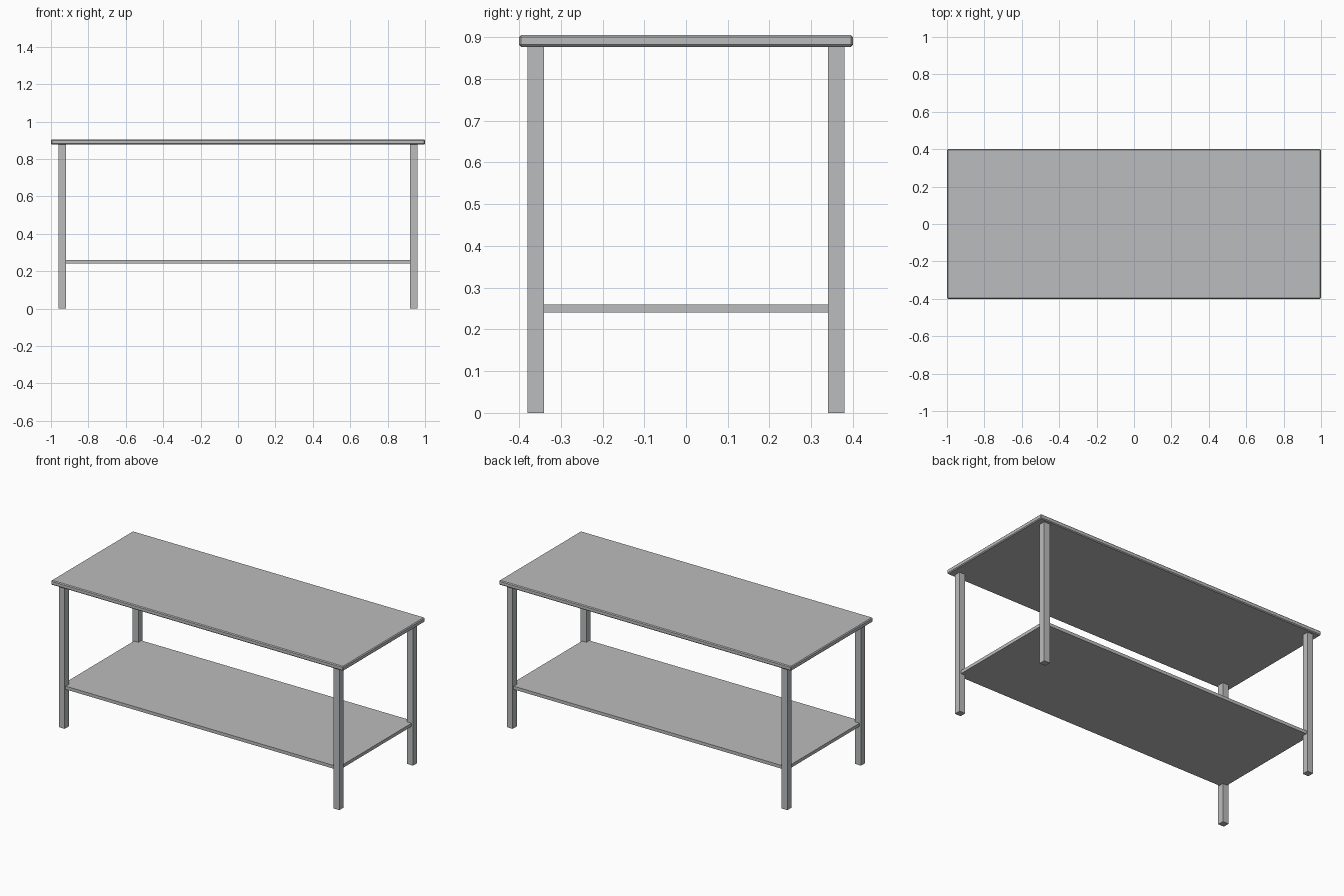
import bpy

cube = bpy.data.objects.get("Cube")
if cube:
    bpy.data.objects.remove(cube, do_unlink=True)

# Single brushed metal grey
metal = bpy.data.materials.new("steel_grey")
metal.use_nodes = True
grey = (0.5, 0.505, 0.515, 1)
metal.diffuse_color = grey
metal.node_tree.nodes["Principled BSDF"].inputs["Base Color"].default_value = grey


def box(name, x, y, z):
    """Axis-aligned box from (min, max) ranges."""
    ranges = (x, y, z)
    bpy.ops.mesh.primitive_cube_add(size=1, location=[sum(r) / 2 for r in ranges])
    obj = bpy.context.object
    obj.name = name
    obj.scale = [r[1] - r[0] for r in ranges]
    bpy.ops.object.transform_apply(location=False, rotation=False, scale=True)
    obj.data.materials.append(metal)
    return obj


# Worktop with a chamfered rim
top = box("worktop", (-1, 1), (-0.4, 0.4), (0.877, 0.905))
bevel = top.modifiers.new("chamfer", "BEVEL")
bevel.width = 0.005
bevel.segments = 1

# Lower shelf, its corners let into the legs
box("lower_shelf", (-0.95, 0.95), (-0.37, 0.37), (0.24, 0.26))

# Four square legs
for side, sx in (("right", -1), ("left", 1)):
    for end, sy in (("front", -1), ("back", 1)):
        cx, cy = 0.94 * sx, 0.36 * sy
        box(f"{end}_{side}_leg", (cx - 0.02, cx + 0.02), (cy - 0.02, cy + 0.02), (0, 0.877))
